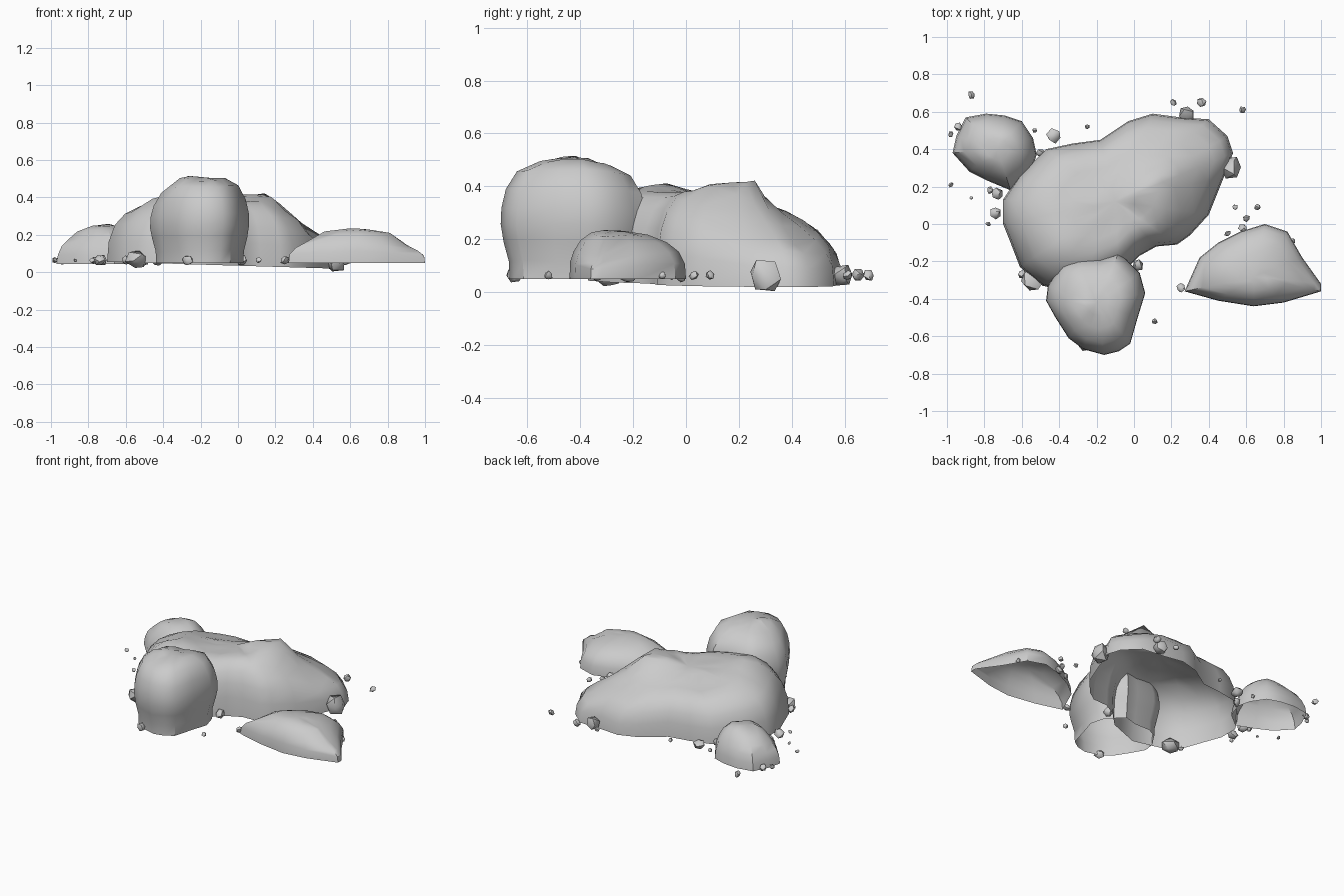
import bpy
import bmesh
import math
import random
from mathutils import Euler, Vector

random.seed(4)

cube = bpy.data.objects.get("Cube")
if cube:
    bpy.data.objects.remove(cube, do_unlink=True)

# One stone grey for everything
stone = bpy.data.materials.new("stone_grey")
stone.use_nodes = True
grey = (0.6, 0.6, 0.6, 1.0)
stone.diffuse_color = grey
stone.node_tree.nodes["Principled BSDF"].inputs["Base Color"].default_value = grey


def finish(name, bm, angle):
    """Turn a bmesh into a shaded stone object."""
    mesh = bpy.data.meshes.new(name)
    bm.to_mesh(mesh)
    bm.free()
    mesh.materials.append(stone)
    obj = bpy.data.objects.new(name, mesh)
    bpy.context.collection.objects.link(obj)
    bpy.ops.object.select_all(action="DESELECT")
    obj.select_set(True)
    bpy.context.view_layer.objects.active = obj
    bpy.ops.object.shade_smooth_by_angle(angle=angle)
    return obj


def height_at(x, y, peaks):
    """Blend the control heights by inverse distance."""
    total = weight_sum = 0.0
    for px, py, pz in peaks:
        weight = ((x - px) ** 2 + (y - py) ** 2 + 0.002) ** -1.5
        total += weight * pz
        weight_sum += weight
    return total / weight_sum


def rock(name, centre, outline, rings, peaks, base, rough, tilt=0.0):
    """Open-bottomed boulder: plan outline shrunk ring by ring to the crown.

    Outline is in hundredths, counter-clockwise from above; every ring holds
    its plan scale and its share of the local height. Tilt lowers the foot
    towards the left.
    """
    bm = bmesh.new()
    middle = Vector(centre)
    edge_points = [Vector(p) / 100 for p in outline]
    loops = []
    for index, (scale, share) in enumerate(rings):
        loop = []
        for point in edge_points:
            spot = middle + (point - middle) * scale
            foot = base - tilt * spot.x
            top = height_at(spot.x, spot.y, peaks)
            jitter = random.uniform(-rough, rough) if index else 0
            z = foot + (top - foot) * share + jitter
            loop.append(bm.verts.new((spot.x, spot.y, z)))
        loops.append(loop)
    count = len(outline)
    for lower, upper in zip(loops, loops[1:]):
        for i in range(count):
            j = (i + 1) % count
            bm.faces.new((lower[i], lower[j], upper[j], upper[i]))
    crown = bm.verts.new((*centre, height_at(*centre, peaks)))
    for i in range(count):
        bm.faces.new((loops[-1][i], loops[-1][(i + 1) % count], crown))
    return finish(name, bm, 0.7)


# Broad main boulder: two summits, steep left flank, low back shoulder
rock(
    "main_boulder", (-0.1, 0.12),
    [(53, 38), (50, 47), (40, 56), (25, 57), (10, 59), (-3, 55), (-18, 45),
     (-33, 43), (-47, 40), (-62, 25), (-70, 13), (-70, 0), (-66, -10),
     (-61, -23), (-49, -33), (-30, -37), (-8, -28), (3, -17), (12, -12),
     (23, -11), (30, -6), (40, 5), (48, 25)],
    [(1, 0), (0.985, 0.35), (0.93, 0.62), (0.84, 0.81), (0.7, 0.94),
     (0.55, 1), (0.4, 1), (0.2, 1)],
    [(0.13, 0.25, 0.44), (0.08, 0.17, 0.43), (0.19, 0.13, 0.42),
     (0.27, 0.08, 0.34), (0.28, 0.24, 0.32), (0.4, 0.24, 0.22),
     (0.4, 0.45, 0.21), (0.25, 0.38, 0.26), (0.1, 0.42, 0.27),
     (0.1, 0.56, 0.24), (0.08, 0.34, 0.32), (-0.12, 0.36, 0.3),
     (-0.32, 0.32, 0.31), (-0.5, 0.2, 0.35), (-0.1, 0.1, 0.37),
     (0, -0.02, 0.38), (-0.4, -0.1, 0.42), (-0.5, -0.02, 0.38)],
    0.035, 0.005, tilt=0.03)

# Tall rounded boulder at the front, undercut at its foot
rock(
    "front_boulder", (-0.2, -0.42),
    [(6, -37), (3, -26), (-3, -20), (-8, -15), (-18, -18), (-31, -18),
     (-39, -22), (-46, -33), (-47, -41), (-42, -50), (-35, -61), (-27, -67),
     (-16, -70), (-8, -68), (-2, -64), (2, -50)],
    [(0.88, 0), (0.89, 0.15), (0.96, 0.32), (1, 0.46), (0.99, 0.6),
     (0.93, 0.76), (0.78, 0.92), (0.5, 1), (0.25, 1)],
    [(-0.26, -0.44, 0.52), (-0.03, -0.42, 0.5), (-0.2, -0.25, 0.47),
     (-0.2, -0.58, 0.49), (-0.38, -0.4, 0.45)],
    0.05, 0.006)

# Small boulder at the back right, higher towards the main boulder
rock(
    "small_boulder", (-0.73, 0.4),
    [(-52, 37), (-54, 46), (-60, 55), (-69, 58), (-79, 59), (-90, 57),
     (-95, 47), (-97, 38), (-88, 28), (-78, 23), (-66, 18), (-56, 26)],
    [(1, 0), (0.97, 0.24), (0.89, 0.47), (0.74, 0.7), (0.54, 0.9),
     (0.3, 1)],
    [(-0.74, 0.4, 0.25), (-0.62, 0.48, 0.26), (-0.56, 0.45, 0.28),
     (-0.66, 0.3, 0.24), (-0.85, 0.4, 0.23)],
    0.045, 0.005)

# Low slab on the left, steep at its front edge
rock(
    "low_slab", (0.64, -0.28),
    [(100, -36), (100, -32), (90, -18), (82, -4), (70, 0), (57, -4),
     (45, -10), (35, -18), (27, -36), (45, -41), (64, -44), (80, -42)],
    [(1, 0), (0.985, 0.36), (0.9, 0.6), (0.74, 0.83), (0.48, 0.97),
     (0.2, 1)],
    [(0.63, -0.3, 0.235), (0.8, -0.28, 0.22), (0.5, -0.28, 0.225),
     (0.65, -0.12, 0.22), (0.95, -0.32, 0.15), (0.32, -0.32, 0.18)],
    0.05, 0.003)

# Scattered pebbles: plan position in hundredths, radius in thousandths
pebbles = [
    (-87, 69, 23), (-94, 52, 24), (-98, 48, 18), (-53, 50, 17),
    (-43, 47, 42), (-25, 52, 14), (-50, 38, 27), (-98, 21, 15),
    (-87, 14, 13), (-77, 18, 24), (-73, 16, 36), (-74, 6, 38),
    (-78, 0, 15), (-60, -27, 27), (-54, -30, 66), (-27, -65, 40),
    (2, -22, 34), (11, -52, 20), (25, -34, 32), (21, 65, 20),
    (28, 59, 54), (36, 65, 26), (58, 61, 22), (52, 30, 64),
    (50, -5, 21), (58, -2, 30), (54, 9, 20), (60, 3, 21),
    (66, 9, 19), (85, -9, 19)]
for number, (x, y, size) in enumerate(pebbles, start=1):
    bm = bmesh.new()
    bmesh.ops.create_icosphere(bm, subdivisions=1, radius=size / 1000)
    stretch = Vector([random.uniform(0.75, 1.1) for _ in range(3)])
    spin = Euler([random.uniform(0, math.pi) for _ in range(3)])
    for vert in bm.verts:
        vert.co *= random.uniform(0.8, 1.1)
        vert.co *= stretch
        vert.co.rotate(spin)
    obj = finish(f"pebble_{number}", bm, 0.8)
    obj.location = (x / 100, y / 100, 0.064)
